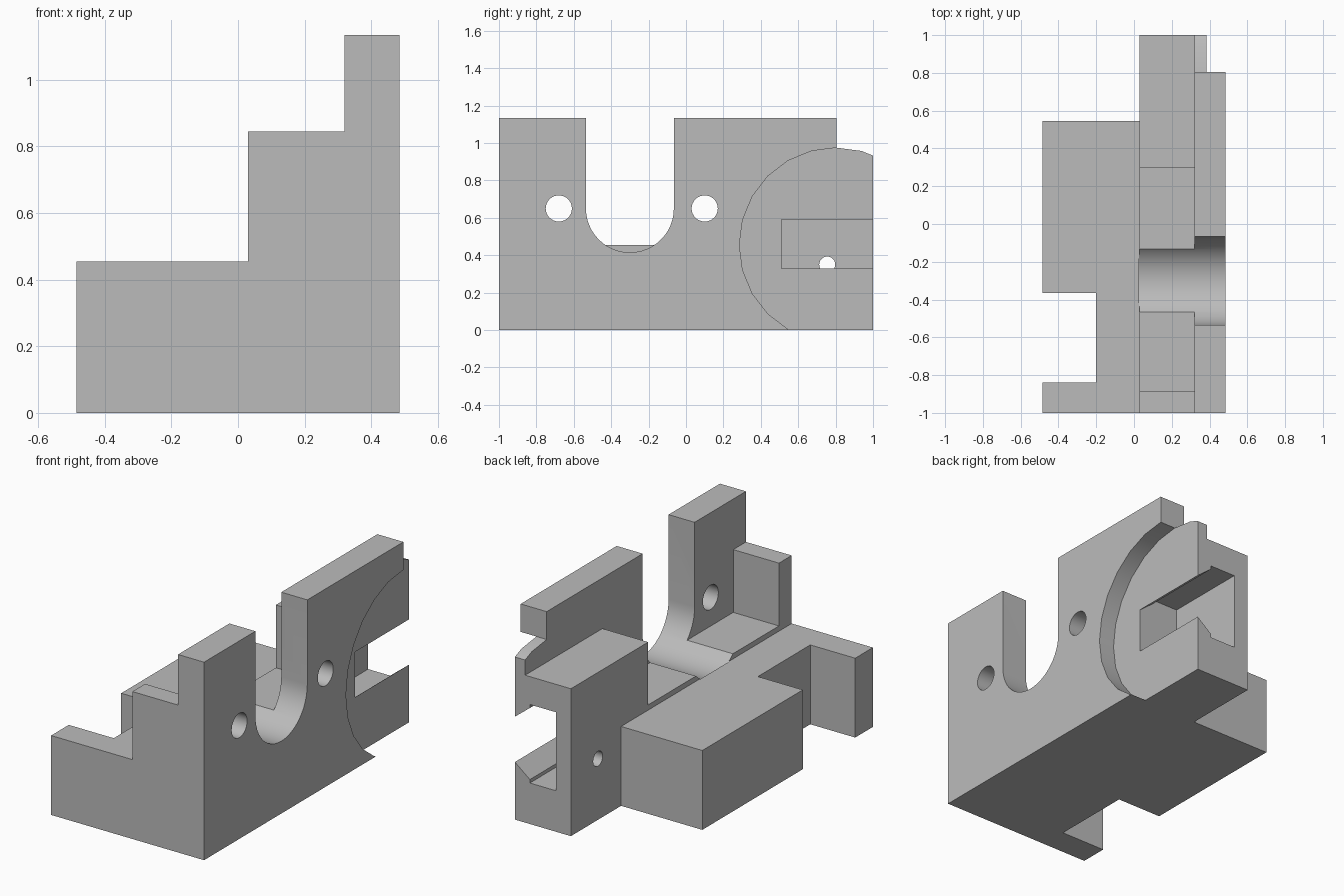
import bpy, bmesh, math

cube = bpy.data.objects.get("Cube")
if cube:
    bpy.data.objects.remove(cube, do_unlink=True)

grey = bpy.data.materials.new("plain grey")
grey.use_nodes = True
grey.diffuse_color = (0.5, 0.5, 0.5, 1)
grey.node_tree.nodes["Principled BSDF"].inputs["Base Color"].default_value = (0.5, 0.5, 0.5, 1)


def prism(name, profile, axis, lo, hi):
    """Extrude a profile along x (points are y, z) or along y (points are x, z)."""
    bm = bmesh.new()
    place = (lambda a, b: (lo, a, b)) if axis == "x" else (lambda a, b: (a, lo, b))
    face = bm.faces.new([bm.verts.new(place(a, b)) for a, b in profile])
    ext = bmesh.ops.extrude_face_region(bm, geom=[face])
    verts = [v for v in ext["geom"] if isinstance(v, bmesh.types.BMVert)]
    shift = (hi - lo, 0, 0) if axis == "x" else (0, hi - lo, 0)
    bmesh.ops.translate(bm, verts=verts, vec=shift)
    bmesh.ops.recalc_face_normals(bm, faces=bm.faces)
    mesh = bpy.data.meshes.new(name)
    bm.to_mesh(mesh)
    bm.free()
    mesh.materials.append(grey)
    ob = bpy.data.objects.new(name, mesh)
    bpy.context.collection.objects.link(ob)
    return ob


def rect(a0, a1, b0, b1):
    return [(a0, b0), (a1, b0), (a1, b1), (a0, b1)]


def arc(cy, cz, r, start, end, steps):
    angles = [math.radians(start + (end - start) * i / steps) for i in range(steps + 1)]
    return [(cy + r * math.cos(t), cz + r * math.sin(t)) for t in angles]


def circle(cy, cz, r, sides):
    return arc(cy, cz, r, 0, 360, sides)[:-1]


# Stepped block
steps = [(-0.485, 0), (0.485, 0), (0.485, 1.135), (0.32, 1.135),
         (0.32, 0.845), (0.03, 0.845), (0.03, 0.455), (-0.485, 0.455)]
body = prism("stepped_bracket", steps, "y", -1, 1)

# Undercut slot profile with sloping lips
lip = [(0.6, 0.33), (0.385, 0.33), (0.29, 0.255), (0.29, 0.235), (0.125, 0.235)]
slot = lip + [(x, 0.92 - z) for x, z in reversed(lip)]

# Disc recess and the plate corner above it
disc = (0.805, 0.455, 0.52)
corner = arc(*disc, 90, 60, 2) + [(1.2, 0.9), (1.2, 1.3), (0.805, 1.3)]

cutters = [
    prism("rear_step_cut", rect(-0.6, 0.03, -0.1, 0.6), "y", 0.545, 1.1),
    prism("side_notch_cut", rect(-0.6, -0.2, -0.1, 0.6), "y", -0.84, -0.365),
    prism("pocket_cut", rect(0.0, 0.32, 0.485, 1.0), "y", -0.885, 0.3),
    prism("cradle_cut", arc(-0.3, 0.65, 0.235, 180, 360, 24) + [(-0.065, 1.3), (-0.535, 1.3)],
          "x", 0.027, 0.6),
    prism("disc_recess_cut", circle(*disc, 24), "x", 0.385, 0.6),
    prism("plate_corner_cut", corner, "x", 0.32, 0.6),
    prism("slot_cut", slot, "y", 0.51, 1.1),
    prism("pin_hole_cut", circle(0.755, 0.35, 0.043, 24), "x", -0.05, 0.2),
]
for y in (-0.68, 0.1):
    cutters.append(prism("bolt_hole_cut", circle(y, 0.65, 0.07, 32), "x", 0.25, 0.6))

# Cut the block and discard the cutters
bpy.ops.object.select_all(action="DESELECT")
bpy.context.view_layer.objects.active = body
body.select_set(True)
for cutter in cutters:
    cutter.hide_render = True
    mod = body.modifiers.new(cutter.name, "BOOLEAN")
    mod.operation = "DIFFERENCE"
    mod.solver = "EXACT"
    mod.object = cutter
    bpy.ops.object.modifier_apply(modifier=mod.name)
    bpy.data.objects.remove(cutter, do_unlink=True)

bpy.ops.object.shade_smooth_by_angle(angle=math.radians(30))
